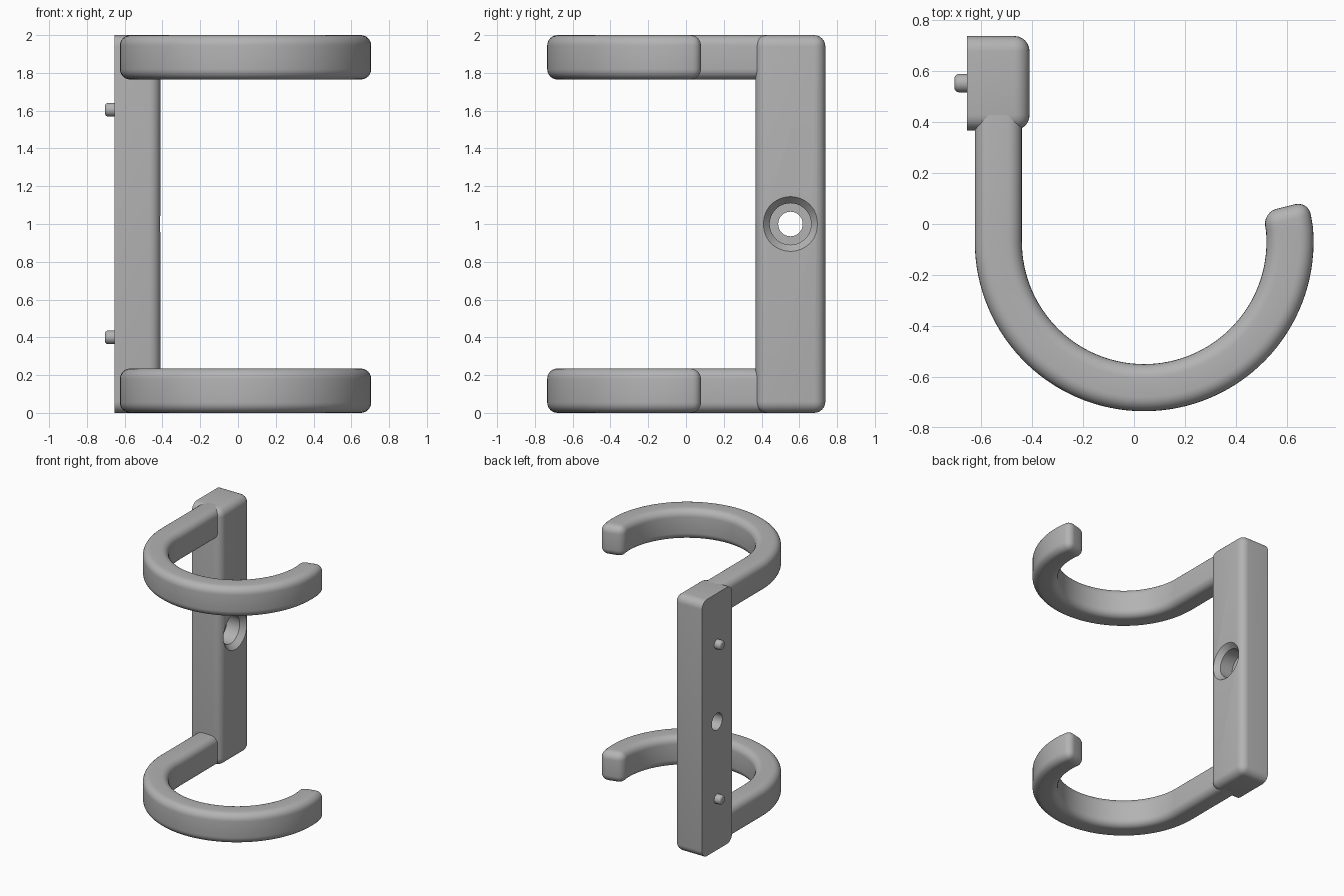
import bpy, bmesh
from math import sin, cos, pi, radians
from mathutils import Matrix, Vector

cube = bpy.data.objects.get("Cube")
if cube:
    bpy.data.objects.remove(cube, do_unlink=True)

grey = bpy.data.materials.new("plain grey")
grey.use_nodes = True
colour = (0.45, 0.45, 0.45, 1)
grey.diffuse_color = colour
grey.node_tree.nodes["Principled BSDF"].inputs["Base Color"].default_value = colour


def make_object(name, bm):
    bmesh.ops.recalc_face_normals(bm, faces=bm.faces)
    mesh = bpy.data.meshes.new(name)
    bm.to_mesh(mesh)
    bm.free()
    mesh.materials.append(grey)
    ob = bpy.data.objects.new(name, mesh)
    bpy.context.collection.objects.link(ob)
    return ob


def activate(ob):
    bpy.ops.object.select_all(action='DESELECT')
    ob.select_set(True)
    bpy.context.view_layer.objects.active = ob


def smooth(ob):
    activate(ob)
    bpy.ops.object.shade_smooth_by_angle(angle=radians(32))


def round_edges(bm, edges, radius, segments):
    bmesh.ops.bevel(bm, geom=edges, offset=radius, offset_type='OFFSET',
                    segments=segments, profile=0.5, affect='EDGES', clamp_overlap=True)


# Mounting bar: rounded everywhere except around its flat wall side
WALL, FACE, HOLE_Y = -0.655, -0.41, 0.553
bm = bmesh.new()
bmesh.ops.create_cube(bm, size=1)
bmesh.ops.scale(bm, vec=(FACE - WALL, 0.37, 2), verts=bm.verts)
bmesh.ops.translate(bm, vec=((WALL + FACE) / 2, HOLE_Y, 1), verts=bm.verts)
rounded = [e for e in bm.edges if any(v.co.x > WALL + 0.1 for v in e.verts)]
round_edges(bm, rounded, 0.06, 6)
bar = make_object("mounting_bar", bm)

# Screw hole: turned cutter with a chamfered mouth, counterbore and through hole
profile = [(0, WALL - 0.1), (0.065, WALL - 0.1), (0.065, -0.56), (0.11, -0.56),
           (0.11, FACE - 0.04), (0.145, FACE), (0.145, FACE + 0.1), (0, FACE + 0.1)]
bm = bmesh.new()
verts = [bm.verts.new((x, r, 0)) for r, x in profile]
edges = [bm.edges.new(pair) for pair in zip(verts, verts[1:])]
bmesh.ops.spin(bm, geom=verts + edges, cent=(0, 0, 0), axis=(1, 0, 0),
               angle=2 * pi, steps=48)
bmesh.ops.remove_doubles(bm, verts=bm.verts, dist=0.0001)
bmesh.ops.translate(bm, vec=(0, HOLE_Y, 1), verts=bm.verts)
cutter = make_object("screw_hole_cutter", bm)
cutter.hide_render = True

cut = bar.modifiers.new("screw_hole", 'BOOLEAN')
cut.operation = 'DIFFERENCE'
cut.solver = 'EXACT'
cut.object = cutter
activate(bar)
bpy.ops.object.modifier_apply(modifier=cut.name)
bpy.data.objects.remove(cutter, do_unlink=True)
smooth(bar)


# Hook: a rectangle swept along a straight arm and round an open arc
def hook(name, base):
    centre, mid, half, height = Vector((0.04, -0.07, 0)), 0.5725, 0.0925, 0.235
    path = [(Vector((centre.x - mid, 0.5, 0)), Vector((-1, 0, 0)))]
    steps = 64
    angles = [180 + 185 * i / steps for i in range(steps + 1)] + [374]
    for a in map(radians, angles):
        out = Vector((cos(a), sin(a), 0))
        path.append((centre + out * mid, out))
    bm = bmesh.new()
    rings = []
    for point, out in path:
        rings.append([bm.verts.new(point + out * side * half + Vector((0, 0, base + z)))
                      for side, z in ((-1, 0), (1, 0), (1, height), (-1, height))])
    for a, b in zip(rings, rings[1:]):
        for i in range(4):
            j = (i + 1) % 4
            bm.faces.new((a[i], a[j], b[j], b[i]))
    bm.faces.new(rings[0])
    bm.faces.new(rings[-1])
    bmesh.ops.recalc_face_normals(bm, faces=bm.faces)
    sharp = [e for e in bm.edges if e.calc_face_angle() > radians(40)]
    round_edges(bm, sharp, 0.055, 6)
    smooth(make_object(name, bm))


hook("upper_hook", 1.765)
hook("lower_hook", 0)


# Locating pegs on the wall side
def peg(name, z):
    bm = bmesh.new()
    bmesh.ops.create_cone(bm, cap_ends=True, segments=32, radius1=0.036,
                          radius2=0.036, depth=0.1)
    tip = [e for e in bm.edges if all(v.co.z > 0 for v in e.verts)]
    round_edges(bm, tip, 0.018, 4)
    bmesh.ops.transform(bm, matrix=Matrix.Translation((WALL, HOLE_Y, z))
                        @ Matrix.Rotation(-pi / 2, 4, 'Y'), verts=bm.verts)
    smooth(make_object(name, bm))


peg("upper_peg", 1.605)
peg("lower_peg", 0.4)
